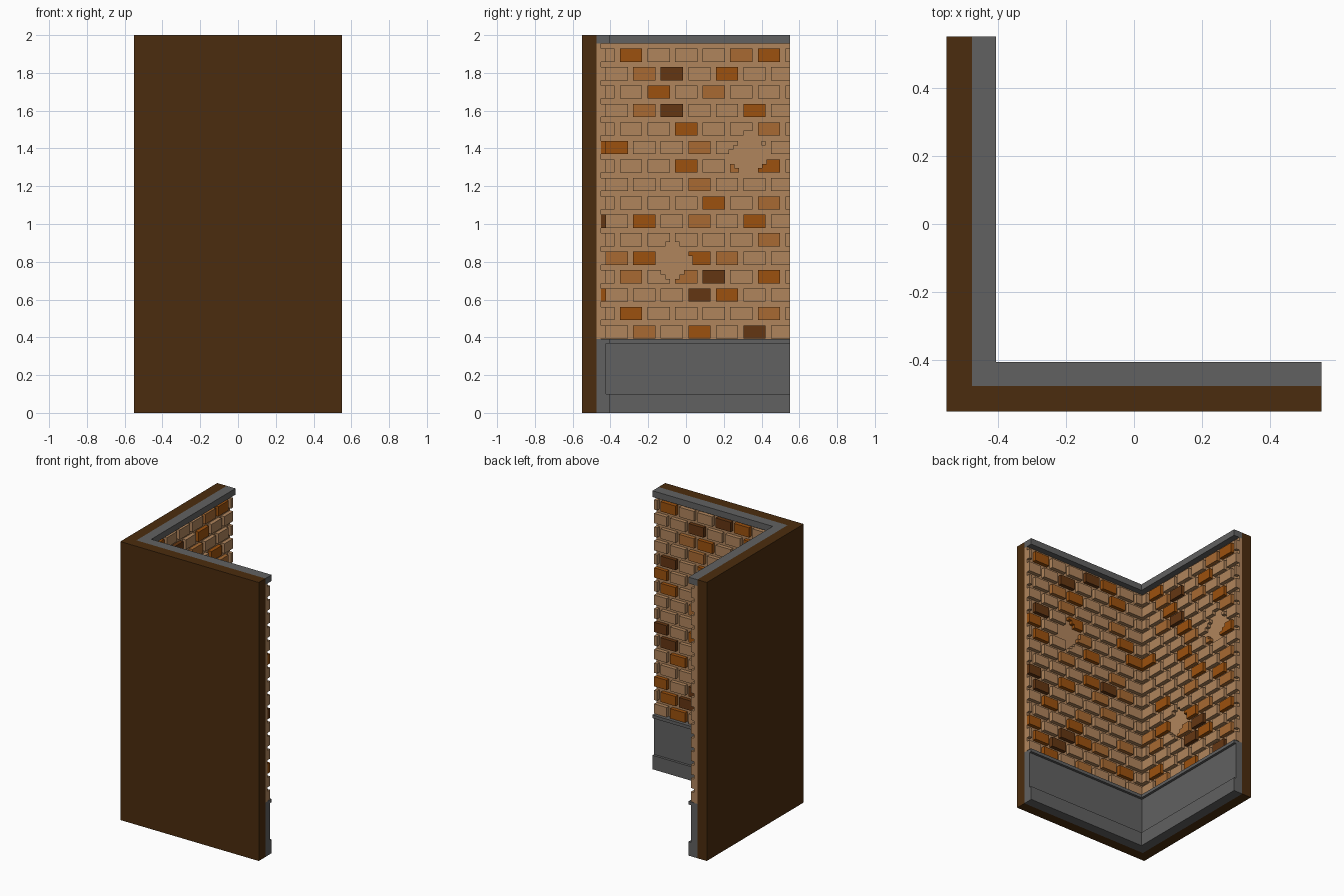
import bpy
import bmesh

cube = bpy.data.objects.get("Cube")
if cube:
    bpy.data.objects.remove(cube, do_unlink=True)


def material(name, rgb):
    lin = [((c / 255 + 0.055) / 1.055) ** 2.4 for c in rgb] + [1.0]
    m = bpy.data.materials.new(name)
    m.use_nodes = True
    m.diffuse_color = lin
    shader = next(n for n in m.node_tree.nodes if n.type == 'BSDF_PRINCIPLED')
    shader.inputs["Base Color"].default_value = lin
    return m


WOOD = material("dark_brown", (75, 44, 14))
GREY = material("stone_grey", (97, 97, 97))
TAN = material("tan", (176, 133, 92))
BRICKS = {".": TAN,
          "M": material("warm_brick", (168, 106, 50)),
          "O": material("orange_brick", (156, 81, 14)),
          "D": material("dark_brick", (100, 54, 18))}
KEYS = list(BRICKS)

END = 0.55       # open ends of both walls
SHELL = -0.475   # inner face of the backing
MORTAR = -0.45
FACE = -0.423    # brick face
TRIM = -0.405


def finish(bm, name, mats):
    bmesh.ops.recalc_face_normals(bm, faces=bm.faces)
    me = bpy.data.meshes.new(name)
    bm.to_mesh(me)
    bm.free()
    for m in mats:
        me.materials.append(m)
    bpy.context.collection.objects.link(bpy.data.objects.new(name, me))


def l_band(name, mat, outer, inner, z0, z1):
    """Extruded L-shaped layer running along both walls."""
    o, i = outer, inner
    bm = bmesh.new()
    plan = [(o, o), (END, o), (END, i), (i, i), (i, END), (o, END)]
    face = bm.faces.new([bm.verts.new((x, y, z0)) for x, y in plan])
    new = bmesh.ops.extrude_face_region(bm, geom=[face])["geom"]
    bmesh.ops.translate(bm, vec=(0, 0, z1 - z0),
                        verts=[v for v in new if isinstance(v, bmesh.types.BMVert)])
    finish(bm, name, [mat])


def add_box(bm, lo, hi, index):
    verts = bmesh.ops.create_cube(bm, size=1)["verts"]
    for v in verts:
        v.co = [a + (b - a) * (c + 0.5) for a, b, c in zip(lo, hi, v.co)]
    for f in {f for v in verts for f in v.link_faces}:
        f.material_index = index


def brick_wall(name, rows, along_y, start, holes):
    """Running-bond bricks; holes are eroded diamonds (centre, z, radii)."""
    bm = bmesh.new()

    def put(a0, a1, z0, z1, index):
        lo, hi = (MORTAR, a0, z0), (FACE, a1, z1)
        if not along_y:
            lo, hi = (a0, MORTAR, z0), (a1, FACE, z1)
        add_box(bm, lo, hi, index)

    def eroded(a, z):
        return any(abs(a - c) / ra + abs(z - cz) / rz < 1 for c, cz, ra, rz in holes)

    for r, row in enumerate(rows):
        z0 = 0.393 + 0.0977 * (15 - r)
        z1 = z0 + 0.07
        for k, key in enumerate(row):
            a0 = (-0.28 if r % 2 else -0.35) + 0.146 * (k - 1)
            a1 = min(a0 + 0.118, END)
            a0 = start if k == 0 else a0
            index = KEYS.index(key)
            nu, nz = 5, 3
            du, dz = (a1 - a0) / nu, (z1 - z0) / nz
            cells = [(a0 + i * du, z0 + j * dz) for i in range(nu) for j in range(nz)]
            kept = [c for c in cells if not eroded(c[0] + du / 2, c[1] + dz / 2)]
            if len(kept) == len(cells):
                put(a0, a1, z0, z1, index)
            else:
                for a, z in kept:
                    put(a, a + du, z, z + dz, index)
    finish(bm, name, list(BRICKS.values()))


# Backing, plinth, mortar and top trim
l_band("backing_shell", WOOD, -END, SHELL, 0, 2)
l_band("plinth_base", GREY, SHELL, TRIM, 0, 0.1)
l_band("plinth_panel", GREY, SHELL, FACE, 0.1, 0.367)
l_band("plinth_cap", GREY, SHELL, TRIM, 0.367, 0.39)
l_band("mortar", TAN, SHELL, MORTAR, 0.39, 1.955)
l_band("top_trim", GREY, SHELL, TRIM, 1.955, 2)

# Brick courses from the top down, corner to open end
side_rows = """
.O...MO. .MD.O.. ..O.M... .MD..O.
...O..M. O..M... ...O.MO. ...M...
....O.M. .O.M.O. ......M. MO.OM..
.M.MD.O. ...DO.. .O....M. .M.O.D.
""".split()
front_rows = """
..OD..O. .O..D.. ....OM.. .M..M..
.O..O.D. O..M..O ...O..O. .M..M..
.MDO.... ..M.O.D ..M...D. ...M.O.
.M..O... ..MOD.O .OM..DO. ...M.O.
""".split()
brick_wall("side_bricks", side_rows, True, MORTAR,
           [(0.33, 1.363, 0.13, 0.13), (-0.07, 0.806, 0.11, 0.13)])
brick_wall("front_bricks", front_rows, False, FACE,
           [(0.2, 1.41, 0.11, 0.11)])
